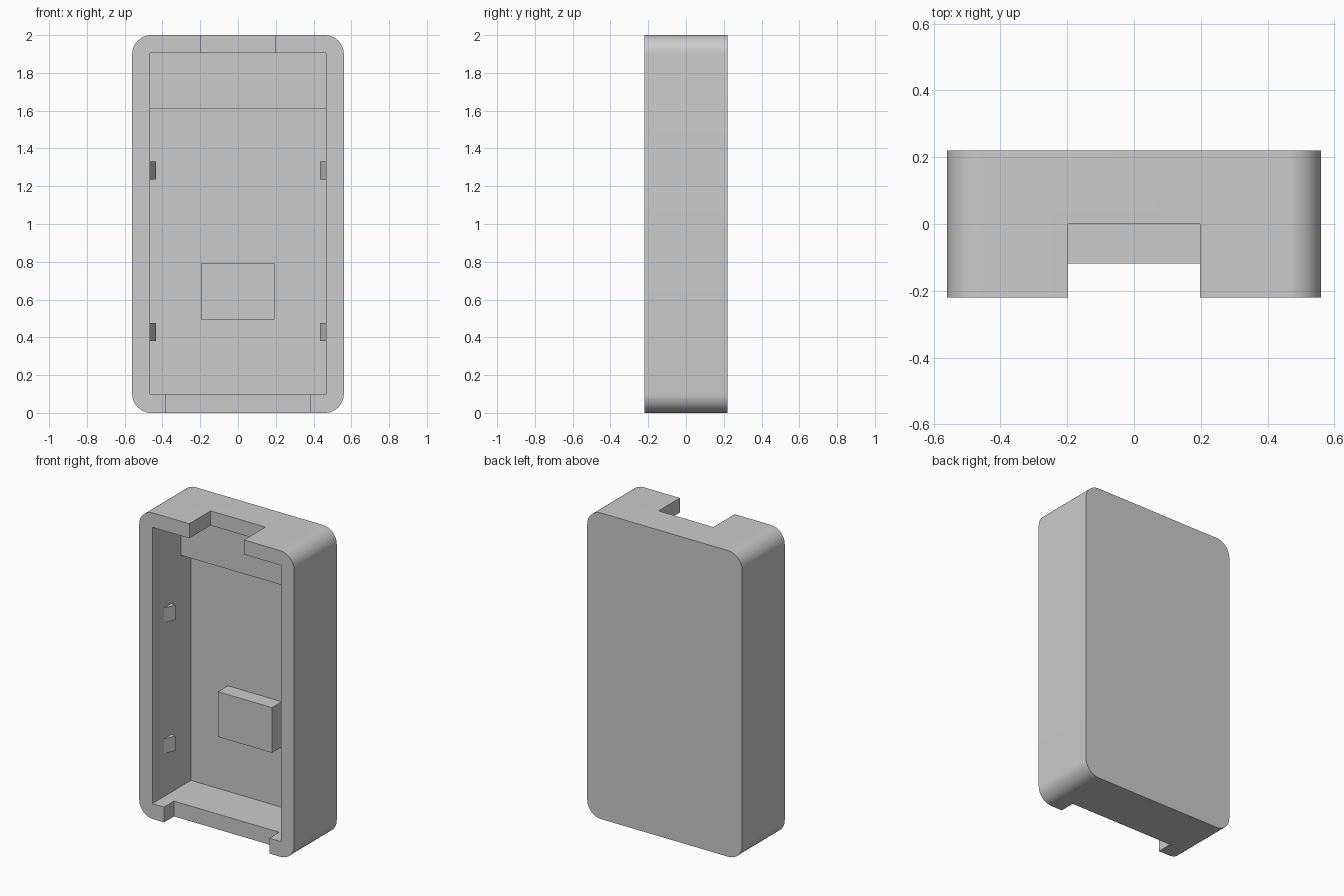
import bpy, bmesh
from math import cos, sin, pi, radians

if "Cube" in bpy.data.objects:
    bpy.data.objects.remove(bpy.data.objects["Cube"])


def prism(name, pts, axis, lo, hi):
    """Extrude a closed 2D profile along an axis ('x': pts are y,z; 'y': x,z; 'z': x,y)."""
    place = {'x': lambda a, b, t: (t, a, b),
             'y': lambda a, b, t: (a, t, b),
             'z': lambda a, b, t: (a, b, t)}[axis]
    bm = bmesh.new()
    low = [bm.verts.new(place(a, b, lo)) for a, b in pts]
    high = [bm.verts.new(place(a, b, hi)) for a, b in pts]
    bm.faces.new(low)
    bm.faces.new(high)
    n = len(pts)
    for i in range(n):
        j = (i + 1) % n
        bm.faces.new((low[i], low[j], high[j], high[i]))
    bmesh.ops.recalc_face_normals(bm, faces=bm.faces)
    mesh = bpy.data.meshes.new(name)
    bm.to_mesh(mesh)
    bm.free()
    obj = bpy.data.objects.new(name, mesh)
    bpy.context.collection.objects.link(obj)
    return obj


def box(name, x0, x1, y0, y1, z0, z1):
    return prism(name, [(x0, z0), (x1, z0), (x1, z1), (x0, z1)], 'y', y0, y1)


W, D, H, R = 0.56, 0.22, 2.0, 0.10
INNER, BACK, STEP = 0.465, 0.177, 0.075

# Rounded outer shell
SEG = 12
outline = []
for k, (cx, cz) in enumerate([(W - R, H - R), (R - W, H - R), (R - W, R), (W - R, R)]):
    for i in range(SEG + 1):
        a = (k + i / SEG) * pi / 2
        outline.append((cx + R * cos(a), cz + R * sin(a)))
shell = prism("case_shell", outline, 'y', -D, D)

# Cutters: stepped cavity, top notch, bottom notch
cavity = [(-0.4, 0.10), (BACK, 0.10), (BACK, 1.61), (STEP, 1.61), (STEP, 1.905), (-0.4, 1.905)]
cutters = [
    prism("cavity_cutter", cavity, 'x', -INNER, INNER),
    box("top_notch_cutter", -0.198, 0.198, -0.5, 0.0, 1.8, 2.2),
    box("bottom_notch_cutter", -0.38, 0.38, -0.5, -0.118, -0.2, 0.2),
]
bpy.context.view_layer.objects.active = shell
shell.select_set(True)
for cutter in cutters:
    cutter.hide_render = True
    mod = shell.modifiers.new(cutter.name, 'BOOLEAN')
    mod.operation = 'DIFFERENCE'
    mod.solver = 'EXACT'
    mod.object = cutter
    bpy.ops.object.modifier_apply(modifier=mod.name)
    bpy.data.objects.remove(cutter)
bpy.ops.object.shade_smooth_by_angle(angle=radians(30))

# Raised pad on the cavity floor
box("support_pad", -0.197, 0.193, STEP, BACK + 0.01, 0.495, 0.79)

# Snap wedges on both side walls
for side, label in ((-1, "left"), (1, "right")):
    wedge = [(side * (INNER + 0.005), -0.10), (side * INNER, -0.10), (side * 0.433, -0.028),
             (side * INNER, -0.02), (side * (INNER + 0.005), -0.02)]
    for z, level in ((0.38, "lower"), (1.235, "upper")):
        prism(f"snap_wedge_{label}_{level}", wedge, 'z', z, z + 0.097)
